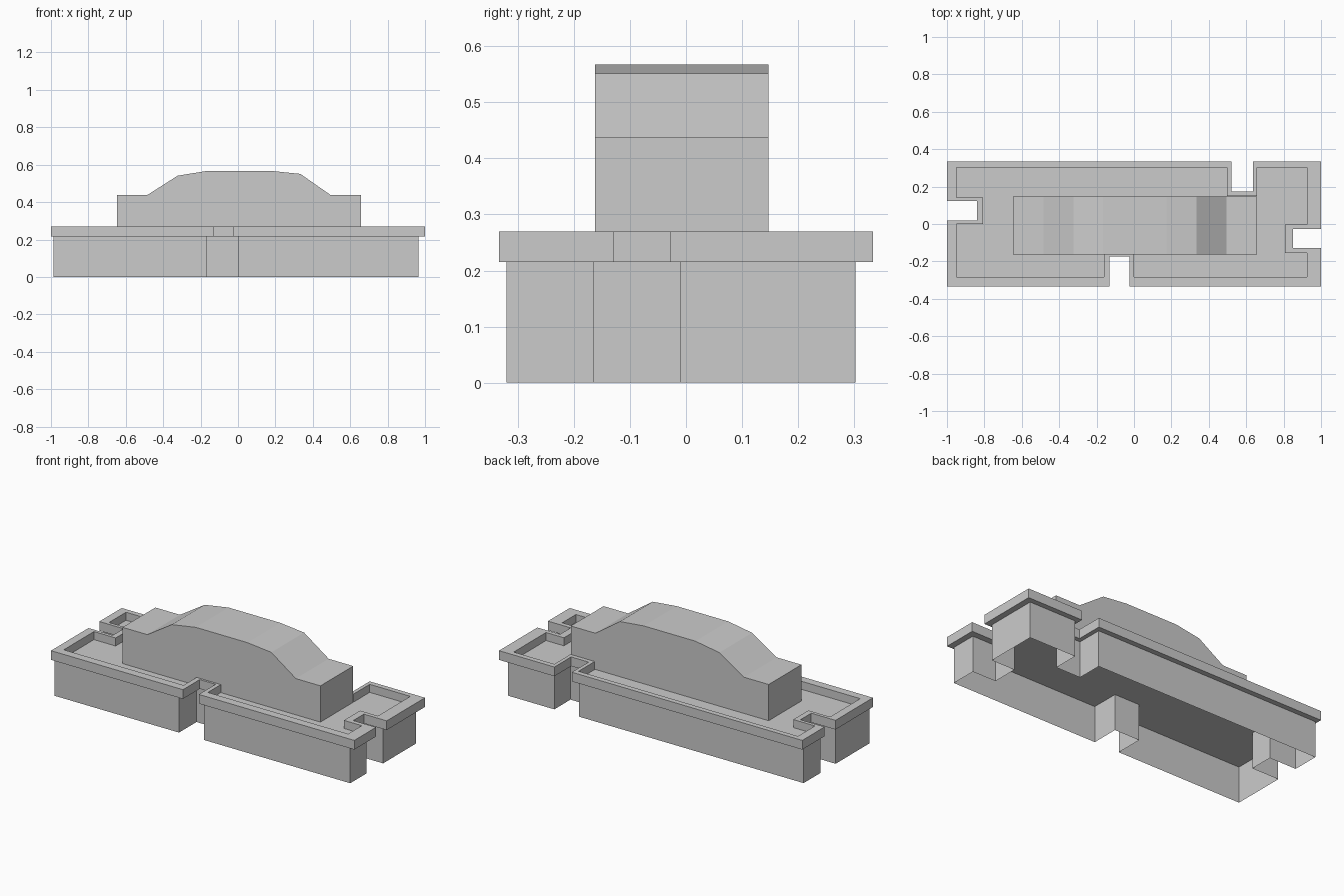
import bpy, bmesh

if "Cube" in bpy.data.objects:
    bpy.data.objects.remove(bpy.data.objects["Cube"])


def outline(box, front, right, back, left):
    """Rectangle with one notch (start, end, depth) per side, counter-clockwise."""
    x0, x1, y0, y1 = box
    (fa, fb, fd), (ra, rb, rd), (ba, bb, bd), (la, lb, ld) = front, right, back, left
    return [(x0, y0), (fa, y0), (fa, fd), (fb, fd), (fb, y0),
            (x1, y0), (x1, ra), (rd, ra), (rd, rb), (x1, rb),
            (x1, y1), (bb, y1), (bb, bd), (ba, bd), (ba, y1),
            (x0, y1), (x0, lb), (ld, lb), (ld, la), (x0, la)]


def loft(name, sections, caps=()):
    """Join stacked (outline, z) sections; caps lists the section indices to fill."""
    bm = bmesh.new()
    rings = [[bm.verts.new((x, y, z)) for x, y in pts] for pts, z in sections]
    n = len(rings[0])
    for lo, hi in zip(rings, rings[1:]):
        for i in range(n):
            j = (i + 1) % n
            bm.faces.new((lo[i], lo[j], hi[j], hi[i]))
    for c in caps:
        bm.faces.new(rings[c] if c else rings[c][::-1])
    finish(name, bm)


def finish(name, bm):
    mesh = bpy.data.meshes.new(name)
    bm.to_mesh(mesh)
    bm.free()
    bpy.context.collection.objects.link(bpy.data.objects.new(name, mesh))


rim = outline((-1, 1, -0.333, 0.333), (-0.13, -0.025, -0.175),
              (-0.128, -0.028, 0.85), (0.52, 0.635, 0.175), (0.02, 0.122, -0.84))
inner = outline((-0.95, 0.925, -0.284, 0.302), (-0.16, 0.0, -0.155),
                (-0.155, -0.003, 0.807), (0.497, 0.657, 0.15), (0.0, 0.142, -0.807))
wall = outline((-0.987, 0.964, -0.32, 0.302), (-0.165, 0.0, -0.155),
               (-0.165, -0.01, 0.81), (0.495, 0.657, 0.15), (0.0, 0.142, -0.81))

# open-bottomed lower walls
loft("lower_walls", [(wall, 0), (wall, 0.215)])

# overhanging roof slab with raised parapet and sunken deck
loft("roof_deck", [(rim, 0.215), (rim, 0.27), (inner, 0.27), (inner, 0.222)], caps=(0, 3))

# upper hall: front profile extruded along y
profile = [(-0.648, 0.221), (0.657, 0.221), (0.657, 0.438), (0.495, 0.438),
           (0.333, 0.551), (0.175, 0.567), (-0.165, 0.567), (-0.323, 0.541),
           (-0.485, 0.438), (-0.648, 0.438)]
bm = bmesh.new()
front = bm.faces.new([bm.verts.new((x, -0.162, z)) for x, z in profile])
ext = bmesh.ops.extrude_face_region(bm, geom=[front], use_keep_orig=True)
bmesh.ops.translate(bm, vec=(0, 0.309, 0),
                    verts=[g for g in ext["geom"] if isinstance(g, bmesh.types.BMVert)])
bmesh.ops.recalc_face_normals(bm, faces=bm.faces)
finish("upper_hall", bm)
